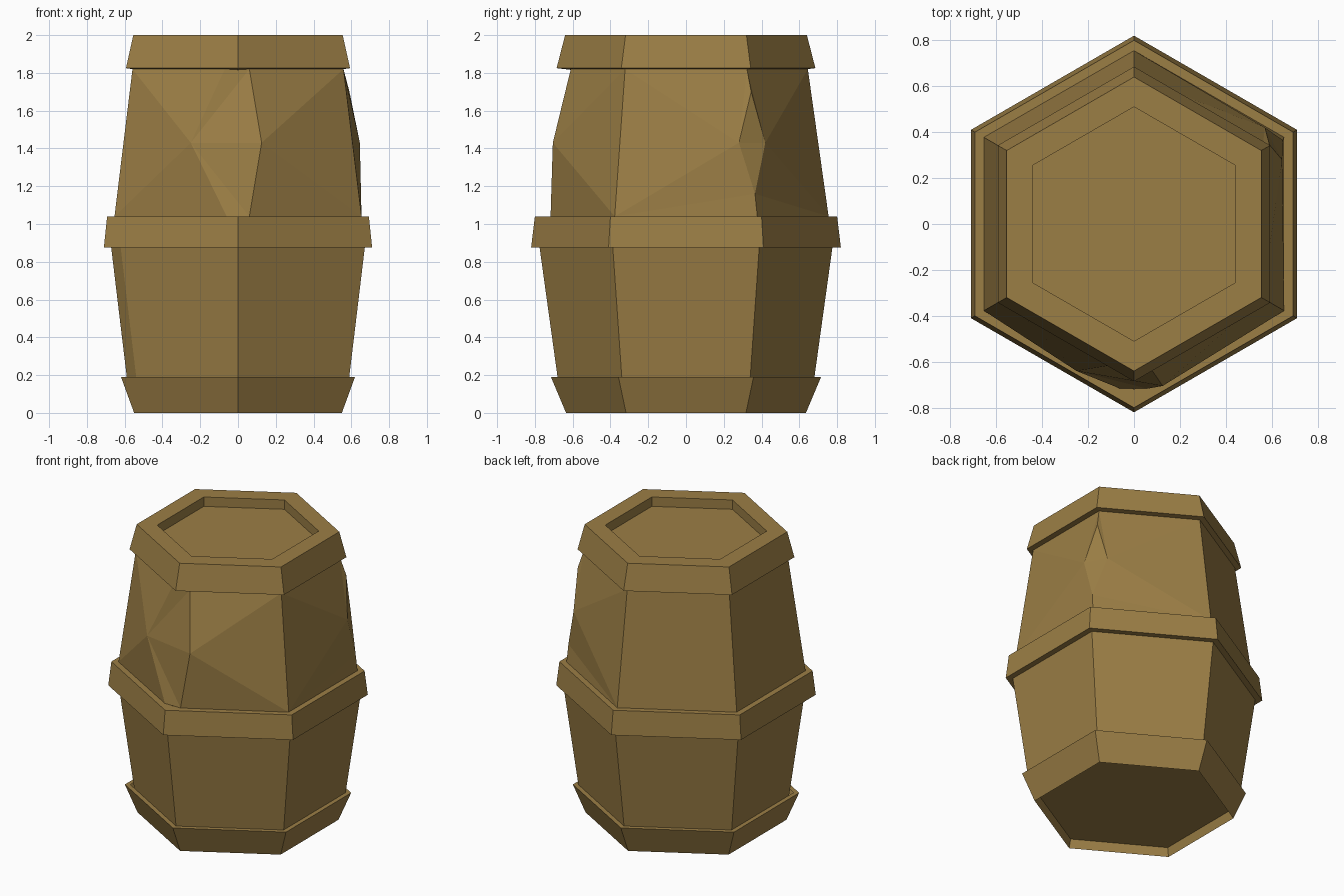
import bpy, bmesh
from math import sin, cos, radians

if "Cube" in bpy.data.objects:
    bpy.data.objects.remove(bpy.data.objects["Cube"])

wood = bpy.data.materials.new("wood")
wood.diffuse_color = (0.33, 0.21, 0.06, 1)
wood.use_nodes = True
wood.node_tree.nodes["Principled BSDF"].inputs["Base Color"].default_value = wood.diffuse_color


def finish(name, bm):
    mesh = bpy.data.meshes.new(name)
    bm.to_mesh(mesh)
    bm.free()
    mesh.materials.append(wood)
    ob = bpy.data.objects.new(name, mesh)
    bpy.context.collection.objects.link(ob)
    return ob


def corner(r, z, k):
    # k = 0 is the front corner, counting counter-clockwise from above
    a = radians(-90 + 60 * k)
    return (r * cos(a), r * sin(a), z)


def hex_part(name, profile, cap_start=False, cap_end=False):
    # profile runs upwards along the outside as (radius, z)
    bm = bmesh.new()
    rings = [[bm.verts.new(corner(r, z, k)) for k in range(6)] for r, z in profile]
    for a, b in zip(rings, rings[1:]):
        for k in range(6):
            n = (k + 1) % 6
            bm.faces.new((a[k], a[n], b[n], b[k]))
    if cap_start:
        bm.faces.new(rings[0][::-1])
    if cap_end:
        bm.faces.new(rings[-1])
    return finish(name, bm)


# Hoops, with the recessed base and lid
hex_part("bottom_hoop", [(0.62, 0.06), (0.635, 0), (0.715, 0.19), (0.68, 0.19)], cap_start=True)
hex_part("middle_hoop", [(0.775, 0.875), (0.82, 0.875), (0.80, 1.04), (0.72, 1.04)])
hex_part("top_hoop_and_lid", [(0.60, 1.815), (0.685, 1.825), (0.64, 2.0), (0.51, 2.0), (0.51, 1.935)],
         cap_end=True)

# Lower staves, front left corner shaved off
bm = bmesh.new()
rings = []
for r, z in ((0.68, 0.19), (0.775, 0.875)):
    ring = [corner(r, z, k) for k in range(5)]
    x = 0.866 * r
    ring += [(-x, -r / 2 + 0.05, z), (-x + 0.05, -(r - 0.577 * (x - 0.05)), z)]
    rings.append([bm.verts.new(p) for p in ring])
for k in range(7):
    n = (k + 1) % 7
    bm.faces.new((rings[0][k], rings[0][n], rings[1][n], rings[1][k]))
finish("lower_staves", bm)

# Upper staves: plain corners, plus a dent at the front and at the back right
bm = bmesh.new()
V = lambda *p: bm.verts.new(p)
low = [bm.verts.new(corner(0.755, 1.04, k)) if k else None for k in range(6)]
top = [bm.verts.new(corner(0.645, 1.82, k)) if k else None for k in range(6)]


def fan(centre, *points):
    for a, b in zip(points, points[1:]):
        bm.faces.new((centre, a, b))


# front dent: left and right edges
ll, lm, lt = V(-0.06, -0.717, 1.04), V(-0.25, -0.64, 1.43), V(-0.07, -0.61, 1.82)
rl, rm, rt = V(0.06, -0.717, 1.04), V(0.125, -0.705, 1.43), V(0.06, -0.61, 1.82)
fan(lm, ll, rl, rm, rt, lt)
fan(lm, lt, top[5], low[5], ll)
fan(rm, rl, low[1], top[1], rt)

# back right dent: diamond on the corner
db, dt = V(0.648, 0.365, 1.16), V(0.59, 0.345, 1.70)
dl, dr = V(0.645, 0.28, 1.43), V(0.57, 0.42, 1.43)
bm.faces.new((db, dr, dl))
bm.faces.new((dl, dr, dt))
fan(dl, top[2], top[1], low[1], db)
fan(dl, dt, top[2])
fan(db, low[1], low[2], low[3])
fan(dr, db, low[3], top[3], top[2], dt)

for k in (3, 4):
    bm.faces.new((low[k], low[k + 1], top[k + 1], top[k]))
bmesh.ops.recalc_face_normals(bm, faces=bm.faces)
finish("upper_staves", bm)
